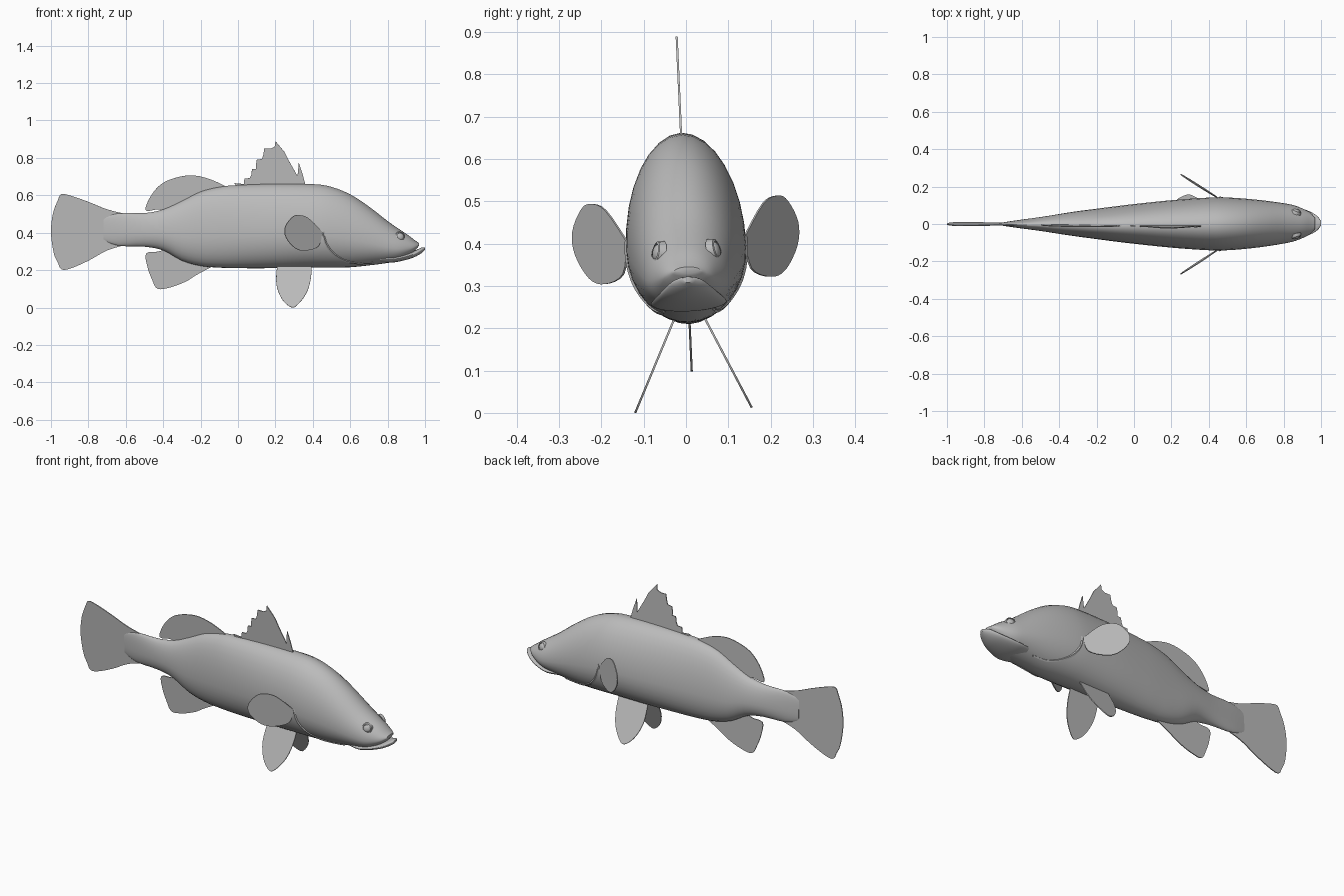
import bpy
import bmesh
import math
from mathutils import Matrix, Vector

default_cube = bpy.data.objects.get("Cube")
if default_cube:
    bpy.data.objects.remove(default_cube, do_unlink=True)

grey = bpy.data.materials.new("plain grey")
grey.use_nodes = True
grey.diffuse_color = (0.5, 0.5, 0.5, 1)
grey.node_tree.nodes["Principled BSDF"].inputs["Base Color"].default_value = grey.diffuse_color

# The whole fish leans slightly about its long axis
PIVOT = Matrix.Translation((0, 0, 0.4))
LEAN = PIVOT @ Matrix.Rotation(0.045, 4, "X") @ PIVOT.inverted()
SIDES = {"left": 1, "right": -1}


def finish(bm, name, smooth=True):
    bmesh.ops.recalc_face_normals(bm, faces=bm.faces[:])
    bmesh.ops.transform(bm, matrix=LEAN, verts=bm.verts[:])
    mesh = bpy.data.meshes.new(name)
    bm.to_mesh(mesh)
    bm.free()
    mesh.materials.append(grey)
    obj = bpy.data.objects.new(name, mesh)
    bpy.context.collection.objects.link(obj)
    if smooth:
        bpy.ops.object.select_all(action="DESELECT")
        obj.select_set(True)
        bpy.context.view_layer.objects.active = obj
        bpy.ops.object.shade_smooth_by_angle(angle=math.radians(40))
    return obj


def catmull(rows, steps):
    """Pass a smooth spline through rows of equal length."""
    points = [Vector(r) for r in rows]
    padded = [points[0]] + points + [points[-1]]
    result = []
    for a, b, c, d in zip(padded, padded[1:], padded[2:], padded[3:]):
        for i in range(steps):
            t = i / steps
            result.append(b + (c - a) * (t / 2)
                          + (a * 2 - b * 5 + c * 4 - d) * (t * t / 2)
                          + (b * 3 - a - c * 3 + d) * (t ** 3 / 2))
    return result + [points[-1]]


def bridge_rings(bm, rings):
    for a, b in zip(rings, rings[1:]):
        for i in range(len(a)):
            j = (i + 1) % len(a)
            bm.faces.new((a[i], a[j], b[j], b[i]))
    bm.faces.new(rings[0])
    bm.faces.new(rings[-1])


def loft(name, stations, middle, sides=32, steps=3):
    """Egg-shaped sections; each station is x, top, bottom, half width."""
    bm = bmesh.new()
    rings = []
    for x, top, bottom, width in catmull(stations, steps):
        centre = bottom + (top - bottom) * middle
        ring = []
        for i in range(sides):
            angle = math.tau * i / sides
            reach = top - centre if math.cos(angle) > 0 else centre - bottom
            ring.append(bm.verts.new((x, width * math.sin(angle),
                                      centre + reach * math.cos(angle))))
        rings.append(ring)
    bridge_rings(bm, rings)
    return finish(bm, name)


def fin(name, outline, depth=lambda x, z: 0, side=1):
    bm = bmesh.new()
    bm.faces.new([bm.verts.new((x, side * depth(x, z), z)) for x, z in outline])
    obj = finish(bm, name, smooth=False)
    solid = obj.modifiers.new("thickness", "SOLIDIFY")
    solid.thickness = 0.005
    solid.offset = 0
    return obj


def rounded(outline):
    return [tuple(p) for p in catmull(outline, 4)]


# Body, from tail root to upper jaw
BODY = [
    (-.72, .48, .36, .005), (-.64, .505, .33, .018), (-.5, .505, .325, .037),
    (-.4, .525, .305, .053), (-.3, .57, .25, .068), (-.2, .62, .222, .081),
    (-.1, .645, .213, .094), (0, .655, .21, .106), (.2, .662, .21, .127),
    (.4, .66, .213, .141), (.5, .645, .213, .141), (.6, .605, .215, .134),
    (.7, .54, .225, .123), (.8, .462, .238, .108), (.86, .42, .25, .095),
    (.91, .387, .275, .075), (.945, .36, .303, .055), (.967, .345, .33, .03),
]
loft("body", BODY, 0.4)

# Lower jaw projects past the upper lip
JAW = [(.76, .28, .24, .08), (.82, .275, .24, .09), (.88, .285, .25, .082),
       (.94, .302, .268, .062), (.98, .32, .29, .038), (1, .322, .308, .012)]
loft("lower_jaw", JAW, 0.6)


def body_half_width(x, z):
    """Half width of the body skin at a given length and height."""
    for a, b in zip(BODY, BODY[1:]):
        if a[0] <= x <= b[0]:
            row = Vector(a).lerp(Vector(b), (x - a[0]) / (b[0] - a[0]))
            centre = row[2] + (row[1] - row[2]) * 0.4
            reach = row[1] - centre if z > centre else centre - row[2]
            return row[3] * math.sqrt(max(0, 1 - ((z - centre) / reach) ** 2))
    return 0


# Tail fin
fin("tail_fin", rounded([
    (-.6, .5), (-.7, .525), (-.8, .565), (-.9, .6), (-.945, .606),
    (-.963, .575), (-.99, .5), (-1, .4), (-.985, .29), (-.963, .24),
    (-.945, .205), (-.9, .207), (-.8, .25), (-.7, .305), (-.6, .335)]))

# Rear dorsal fin and anal fin
fin("rear_dorsal_fin", rounded([
    (-.38, .5), (-.42, .525), (-.49, .517), (-.485, .56), (-.45, .62),
    (-.4, .667), (-.33, .695), (-.25, .707), (-.17, .693), (-.1, .665),
    (-.04, .635)]))
fin("anal_fin", rounded([
    (-.37, .33), (-.42, .3), (-.49, .29), (-.485, .22), (-.46, .15),
    (-.43, .1), (-.36, .108), (-.28, .138), (-.22, .175), (-.14, .218)]))

# Spiny dorsal fin: membrane sags between neighbouring spine tips
SPINES = [(-.02, .665), (.035, .69), (.075, .74), (.1, .79), (.14, .85), (.2, .89)]
membrane = []
for (ax, az), (bx, bz) in zip(SPINES, SPINES[1:]):
    membrane += [(ax, az), (ax * .6 + bx * .4 + .012, az * .8 + bz * .2 - .008),
                 (bx - .004, bz - .03)]
front_edge = [SPINES[-1], (.25, .83), (.275, .78), (.32, .7), (.34, .64)]
fin("spiny_dorsal_fin", membrane + front_edge + [(0, .64)])
fin("front_dorsal_spine", [(.3, .64), (.318, .7), (.325, .775), (.345, .715), (.365, .64)])

# Paired fins, gill covers and eyes
PECTORAL = rounded([
    (.45, .41), (.43, .335), (.36, .313), (.305, .328), (.257, .385), (.251, .44),
    (.285, .49), (.32, .504), (.375, .487), (.45, .41)])[:-1]
PELVIC = rounded([
    (.21, .23), (.205, .13), (.235, .05), (.285, .007), (.32, .022), (.365, .08),
    (.388, .15), (.395, .23)])
GILL = [(.455, .41), (.47, .35), (.51, .295), (.57, .257), (.64, .24), (.72, .243)]

for label, side in SIDES.items():
    fin(label + "_pectoral_fin", PECTORAL, lambda x, z: .138 + (.45 - x) * .64, side)
    fin(label + "_pelvic_fin", PELVIC, lambda x, z: .042 + (.21 - z) * .47, side)

    # Gill cover edge as a slim ridge lying on the skin
    bm = bmesh.new()
    rings = []
    for x, z in catmull(GILL, 4):
        y = side * body_half_width(x, z)
        rings.append([bm.verts.new((x + dx, y + dy, z + dx))
                      for dx, dy in ((.006, 0), (0, .005), (-.006, 0), (0, -.005))])
    bridge_rings(bm, rings)
    finish(bm, label + "_gill_edge")

    # Eyeball with a raised rim
    eye_centre = Vector((.868, side * body_half_width(.868, .382), .382))
    outward = Vector((.35, side, .25)).normalized()
    turn = outward.to_track_quat("Z", "Y").to_matrix().to_4x4()
    place = Matrix.Translation(eye_centre) @ turn
    bm = bmesh.new()
    bmesh.ops.create_uvsphere(bm, u_segments=16, v_segments=8, radius=.02,
                              matrix=place @ Matrix.Diagonal((1, 1, .5, 1)))
    finish(bm, label + "_eye")
    bm = bmesh.new()
    rings = []
    for radius, height in ((.03, -.012), (.026, .004), (.021, .006), (.019, -.012)):
        rings.append([bm.verts.new(place @ Vector((radius * math.cos(a), radius * math.sin(a), height)))
                      for a in (math.tau * i / 16 for i in range(16))])
    bridge_rings(bm, rings)
    finish(bm, label + "_eye_rim")
